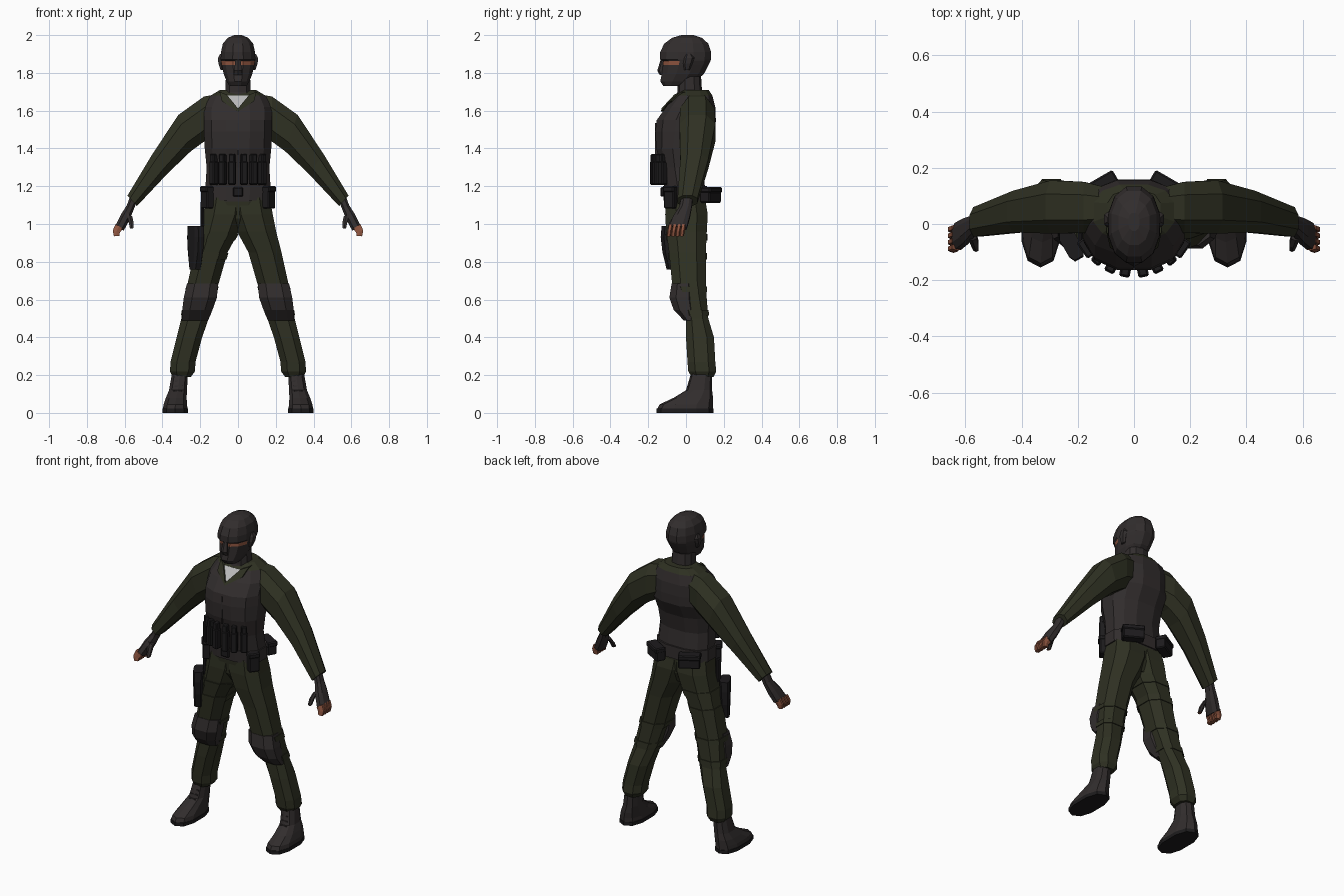
import bpy, bmesh
from math import cos, sin, pi, radians, copysign
from mathutils import Matrix, Vector


def material(name, rgb):
    m = bpy.data.materials.new(name)
    m.diffuse_color = (*rgb, 1)
    return m


OLIVE = material("olive_cloth", (0.028, 0.030, 0.016))
GREY = material("dark_cloth", (0.031, 0.026, 0.026))
BLACK = material("black_gear", (0.012, 0.011, 0.012))
SKIN = material("skin", (0.27, 0.09, 0.05))
WHITE = material("undershirt", (0.5, 0.5, 0.5))


def finish(name, bm, mats, mirror, paint=None):
    bmesh.ops.recalc_face_normals(bm, faces=bm.faces)
    if paint:
        for f in bm.faces:
            f.material_index = paint(f.calc_center_median())
    me = bpy.data.meshes.new(name)
    bm.to_mesh(me)
    bm.free()
    ob = bpy.data.objects.new(name, me)
    bpy.context.collection.objects.link(ob)
    for m in mats:
        me.materials.append(m)
    if mirror:
        ob.modifiers.new("mirror", 'MIRROR').use_mirror_merge = False
    return ob


def loft(name, rings, mats, n=8, power=0.8, mirror=False, paint=None):
    """Rings: (x1, z1, x2, z2, y_front, y_back), joined by rounded sections."""
    prof = []
    for i in range(n):
        a = 2 * pi * (i + 0.5) / n
        c, s = cos(a), sin(a)
        prof.append((copysign(abs(c) ** power, c), copysign(abs(s) ** power, s)))
    mx = max(p[0] for p in prof)
    my = max(p[1] for p in prof)
    bm = bmesh.new()
    loops = []
    for x1, z1, x2, z2, y0, y1 in rings:
        loops.append([bm.verts.new(((x1 + x2) / 2 + (x1 - x2) / 2 * p / mx,
                                    (y0 + y1) / 2 + (y1 - y0) / 2 * q / my,
                                    (z1 + z2) / 2 + (z1 - z2) / 2 * p / mx)) for p, q in prof])
    for a, b in zip(loops, loops[1:]):
        for i in range(n):
            j = (i + 1) % n
            bm.faces.new((a[i], a[j], b[j], b[i]))
    bm.faces.new(loops[0])
    bm.faces.new(loops[-1])
    return finish(name, bm, mats, mirror, paint)


def level(rows):      # centred horizontal rings: (half width, z, front, back)
    return [(w, z, -w, z, a, b) for w, z, a, b in rows]


def limb(rows):       # horizontal rings off centre: (outer x, inner x, z, front, back)
    return [(o, z, i, z, a, b) for o, i, z, a, b in rows]


def box(name, loc, size, mat, turn=0, mirror=False, bevel=0.006):
    bm = bmesh.new()
    bmesh.ops.create_cube(bm, size=1, matrix=Matrix.Diagonal((*size, 1)))
    if bevel:
        bmesh.ops.bevel(bm, geom=bm.edges[:], offset=bevel, segments=1, affect='EDGES')
    bm.transform(Matrix.Translation(loc) @ Matrix.Rotation(radians(turn), 4, 'Z'))
    return finish(name, bm, [mat], mirror)


def plate(name, pts, depth, mat, mirror=False):
    bm = bmesh.new()
    f = bm.faces.new([bm.verts.new(p) for p in pts])
    r = bmesh.ops.extrude_face_region(bm, geom=[f])
    for v in r["geom"]:
        if isinstance(v, bmesh.types.BMVert):
            v.co.y += depth
    return finish(name, bm, [mat], mirror)


# Torso: trousers top, vest, shirt yoke
loft("torso", level([(.05, .97, -.06, .075), (.13, 1.03, -.1, .1), (.168, 1.12, -.11, .105),
                     (.172, 1.2, -.115, .1), (.166, 1.3, -.132, .09), (.176, 1.4, -.158, .11),
                     (.18, 1.49, -.163, .155), (.18, 1.55, -.155, .158), (.178, 1.62, -.105, .155),
                     (.145, 1.68, -.055, .14), (.095, 1.71, -.02, .12)]), [OLIVE, GREY], 12, .8,
     paint=lambda c: int(1.13 < c.z < 1.66))
plate("undershirt", [(-.062, -.056, 1.68), (.062, -.056, 1.68), (0, -.122, 1.61)], .03, WHITE)
plate("collar", [(.06, -.062, 1.685), (.098, -.03, 1.7), (.085, -.085, 1.65), (0, -.132, 1.595),
                 (.0, -.13, 1.612)], .03, OLIVE, True)
box("zip", (0, -.158, 1.45), (.006, .012, .17), GREY, bevel=0)

# Head in balaclava with an open eye slit
loft("head", level([(.045, 1.73, -.12, -.01), (.06, 1.755, -.136, .05), (.076, 1.795, -.128, .095),
                    (.087, 1.843, -.122, .12), (.09, 1.863, -.12, .13), (.092, 1.872, -.138, .132),
                    (.09, 1.91, -.137, .133), (.08, 1.955, -.115, .118), (.055, 1.985, -.075, .085),
                    (.02, 2.0, -.025, .04)]), [GREY, SKIN], 12, .9,
     paint=lambda c: int(1.846 < c.z < 1.86 and c.y < -.06))
loft("nose", level([(.022, 1.79, -.14, -.1), (.02, 1.812, -.152, -.1), (.014, 1.872, -.134, -.1)]), [GREY], 6)
loft("ear", limb([(.092, .075, 1.815, -.01, .02), (.104, .075, 1.85, -.015, .035),
                  (.106, .075, 1.88, -.01, .045), (.095, .075, 1.9, 0, .03)]), [GREY], 6, mirror=True)
loft("neck", level([(.08, 1.65, -.06, .1), (.068, 1.7, -.045, .085), (.064, 1.78, -.045, .08)]), [GREY], 10)

# Sleeves
loft("sleeve", [(.09, 1.69, .12, 1.47, -.015, .13), (.18, 1.675, .175, 1.44, -.032, .15),
                (.315, 1.578, .25, 1.385, -.034, .155), (.452, 1.372, .375, 1.265, -.03, .118),
                (.585, 1.15, .535, 1.095, -.045, .06)], [OLIVE], mirror=True)
# Fingerless gloves, fingers and thumbs
loft("glove", [(.57, 1.15, .535, 1.12, -.025, .035), (.588, 1.1, .553, 1.075, -.035, .03),
               (.62, 1.05, .575, 1.02, -.068, .02), (.65, .99, .605, .965, -.092, .004)],
     [GREY], mirror=True)
for i in range(4):
    y = -.1 + .023 * i
    loft("finger", [(.648, 1.0, .61, .975, y + .006, y + .031), (.663, .966, .626, .953, y, y + .024),
                    (.657, .935, .628, .937, y - .003, y + .02)], [SKIN], 6, mirror=True)
loft("thumb", [(.59, 1.06, .56, 1.04, -.06, -.025), (.58, 1.015, .553, 1.01, -.085, -.055),
               (.572, .975, .553, .978, -.1, -.075)], [GREY, SKIN], 6, mirror=True,
     paint=lambda c: int(c.z < .98))

# Trouser legs
leg = [(.168, -.05, 1.14, -.105, .1), (.184, -.04, 1.05, -.11, .115), (.202, -.005, .96, -.105, .11),
       (.23, .055, .85, -.09, .105), (.27, .107, .67, -.072, .105), (.3, .155, .5, .0, .118),
       (.325, .19, .4, .0, .148), (.357, .225, .27, .008, .155), (.36, .228, .22, .012, .16),
       (.345, .25, .19, .03, .145)]
loft("trouser_leg", limb(leg), [OLIVE], mirror=True)


def strap(name, z, h, mirror):
    """Band that follows the leg section at height z."""
    def section(q):
        for a, b in zip(leg, leg[1:]):
            if b[2] <= q <= a[2]:
                t = (a[2] - q) / (a[2] - b[2])
                o, i, _, f, k = (u + (v - u) * t for u, v in zip(a, b))
                return (o + .005, i - .005, q, f - .005, k + .005)
    ob = loft(name, limb([section(z + h / 2), section(z - h / 2)]), [OLIVE], mirror=mirror)
    if not mirror:
        ob.scale.x = -1


# Knee pads and straps
loft("knee_pad", limb([(.27, .105, .685, -.076, .045), (.287, .112, .61, -.088, .05),
                       (.295, .135, .545, -.065, .055), (.298, .158, .49, -.012, .06)]),
     [GREY], mirror=True)
for z in (.655, .53):
    strap("knee_strap", z, .03, True)
for z in (.93, .83):
    strap("thigh_strap", z, .035, False)

# Boots with laces and soles
loft("boot", limb([(.398, .267, .02, -.152, .143), (.394, .27, .045, -.14, .143),
                   (.382, .272, .08, -.065, .143), (.365, .27, .12, 0, .138),
                   (.348, .265, .22, .03, .138)]), [GREY], 10, mirror=True)
loft("boot_sole", limb([(.4, .265, 0, -.155, .146), (.4, .265, .022, -.155, .146)]),
     [BLACK], 10, mirror=True)
for i in range(4):
    box("boot_lace", (.318 - .004 * i, .004 + .01 * i, .115 + .026 * i), (.045, .014, .008), GREY,
        mirror=True, bevel=0)

# Belt, buckle and pouches
loft("belt", level([(.178, 1.125, -.118, .112), (.179, 1.2, -.122, .11)]), [GREY], 12)
box("buckle", (0, -.126, 1.17), (.055, .02, .05), BLACK)
for x, y, turn in ((.031, -.168, 12), (.081, -.153, 26), (.128, -.124, 42)):
    box("magazine_pouch", (x, y, 1.27), (.038, .042, .125), BLACK, turn, True)
    box("magazine", (x, y, 1.34), (.03, .034, .06), BLACK, turn, True, .004)
box("side_pouch", (.163, -.08, 1.14), (.065, .045, .115), BLACK, 55, True)
box("side_pouch_flap", (.165, -.082, 1.185), (.069, .05, .03), BLACK, 55, True)
box("rear_hip_pouch", (.115, .13, 1.15), (.125, .06, .075), BLACK, -30, True)
box("rear_pouch_flap", (.117, .132, 1.18), (.13, .066, .03), BLACK, -30, True)

# Thigh holster, turned to follow the leg, and its hanger
holster = loft("holster", limb([(.03, -.03, .99, -.06, .05), (.026, -.03, .93, -.065, .055),
                                (.024, -.028, .85, -.055, .05), (.02, -.026, .76, -.03, .03)]),
               [BLACK], 8, .55)
holster.location = (-.225, -.068, 0)
holster.rotation_euler.z = radians(30)
box("holster_hanger", (-.19, -.05, 1.04), (.018, .045, .16), BLACK)
